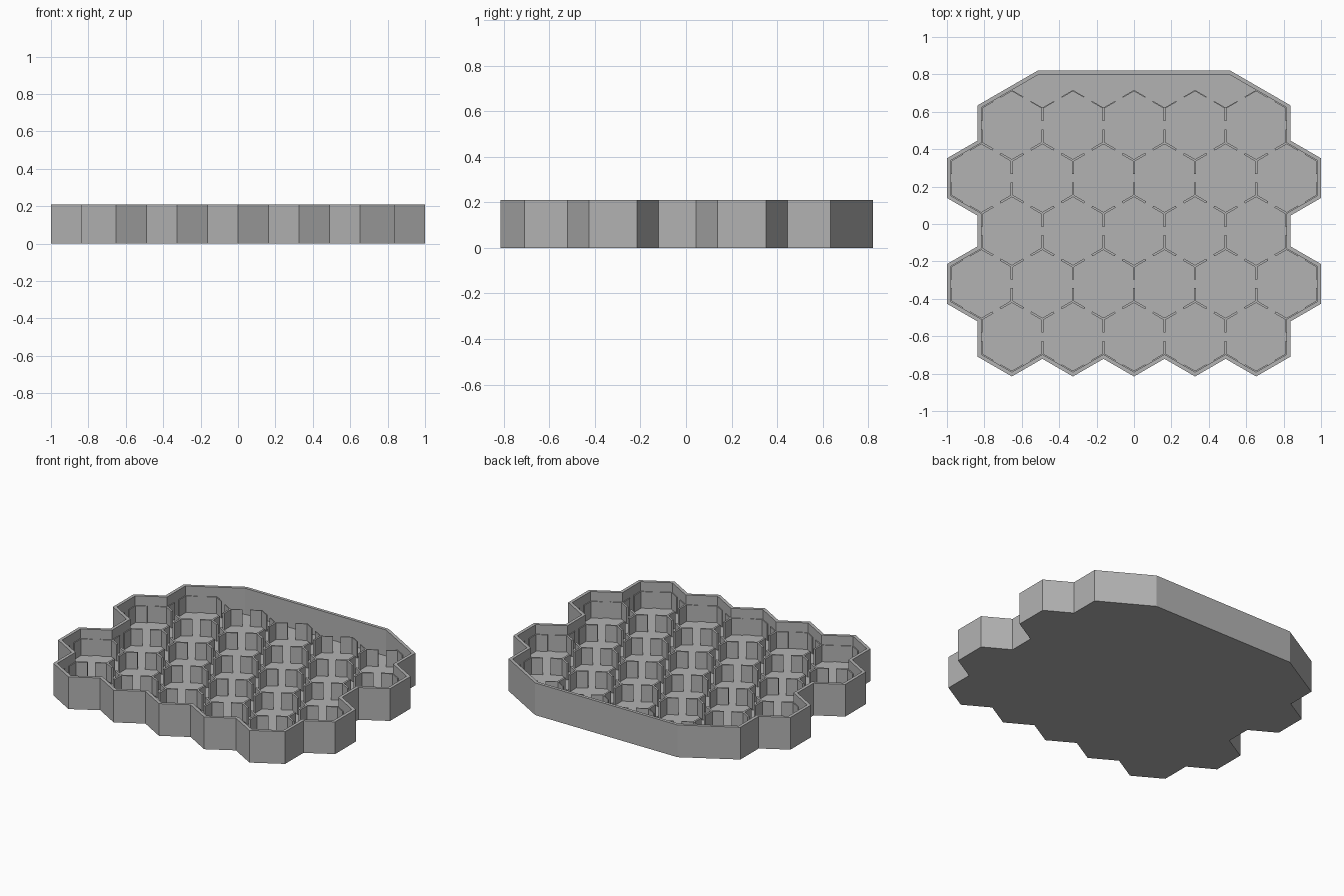
import bpy, bmesh, math
from mathutils import Vector

cube = bpy.data.objects.get("Cube")
if cube:
    bpy.data.objects.remove(cube, do_unlink=True)

PITCH = 0.3265                 # distance between cell centres
R = PITCH / math.sqrt(3)       # cell corner radius
Y0 = -0.603                    # centre of the front row
RIM, LINER = 0.0205, 0.006     # outer wall and cell liner thickness
FLOOR, DIVIDER_TOP, TOP = 0.04, 0.148, 0.21
GAP = 0.045                    # opening in the middle of each cell side
BACK = 0.80

grey = bpy.data.materials.new("plain_grey")
grey.use_nodes = True
colour = (0.45, 0.45, 0.45, 1)
grey.diffuse_color = colour
grey.node_tree.nodes["Principled BSDF"].inputs["Base Color"].default_value = colour


def finish(name, bm):
    bmesh.ops.recalc_face_normals(bm, faces=bm.faces)
    mesh = bpy.data.meshes.new(name)
    bm.to_mesh(mesh)
    bm.free()
    mesh.materials.append(grey)
    obj = bpy.data.objects.new(name, mesh)
    bpy.context.collection.objects.link(obj)
    return obj


def ring(bm, points, z):
    return [bm.verts.new((p.x, p.y, z)) for p in points]


def bridge(bm, a, b):
    n = len(a)
    for i in range(n):
        j = (i + 1) % n
        bm.faces.new((a[i], a[j], b[j], b[i]))


def offset(points, d):
    """Mitred outward offset of a counter-clockwise outline."""
    result = []
    for i, p in enumerate(points):
        u = (p - points[i - 1]).normalized()
        v = (points[(i + 1) % len(points)] - p).normalized()
        n1, n2 = Vector((u.y, -u.x)), Vector((v.y, -v.x))
        result.append(p + (n1 + n2) * d / (1 + n1.dot(n2)))
    return result


# Right half of the inner outline: zigzag front, stepped side, clipped back
half = []
for i in range(6):
    half.append(Vector((i * PITCH / 2, Y0 - (R / 2 if i % 2 else R))))
for k in (0, 3):
    for column, step in ((2.5, 0.5), (3, 1), (3, 2), (2.5, 2.5)):
        half.append(Vector((column * PITCH, Y0 + (k + step) * R)))
side_x, side_y = 2.5 * PITCH, Y0 + 6.5 * R
half.append(Vector((side_x, side_y)))
half.append(Vector((side_x - (BACK - side_y) * math.sqrt(3), BACK)))
inner = half + [Vector((-p.x, p.y)) for p in reversed(half[1:])]
outer = offset(inner, RIM)

# Tray: flat base, outer wall, rim and recessed floor
bm = bmesh.new()
bottom, outer_top = ring(bm, outer, 0), ring(bm, outer, TOP)
inner_top, floor = ring(bm, inner, TOP), ring(bm, inner, FLOOR)
bridge(bm, bottom, outer_top)
bridge(bm, outer_top, inner_top)
bridge(bm, inner_top, floor)
bm.faces.new(bottom)
bm.faces.new(floor)
finish("tray", bm)


def polar(radius, angle):
    return Vector((math.cos(angle), math.sin(angle))) * radius


def corner_piece(bm, centre, angle):
    """Bent upright strip that lines one corner of a cell."""
    reach = (R - GAP) / 2
    corner = centre + polar(R, angle)
    inside = centre + polar(R - LINER / math.cos(math.pi / 6), angle)
    ends = []
    for s in (-1, 1):
        along = (centre + polar(R, angle + s * math.pi / 3) - corner).normalized()
        inward = -polar(LINER, angle + s * math.pi / 6)
        ends.append((corner + along * reach, corner + along * reach + inward))
    points = [ends[0][0], corner, ends[1][0], ends[1][1], inside, ends[0][1]]
    low, high = ring(bm, points, FLOOR), ring(bm, points, DIVIDER_TOP)
    bridge(bm, low, high)
    for r in (low, high):
        bm.faces.new((r[0], r[1], r[4], r[5]))
        bm.faces.new((r[1], r[2], r[3], r[4]))


# Cell dividers: five staggered rows of hexagons, open mid-side
bm = bmesh.new()
for row in range(5):
    count = 6 if row % 2 else 5
    for col in range(count):
        centre = Vector(((col - (count - 1) / 2) * PITCH, Y0 + row * 1.5 * R))
        for k in range(6):
            corner_piece(bm, centre, math.pi / 6 + k * math.pi / 3)
finish("cell_dividers", bm)
